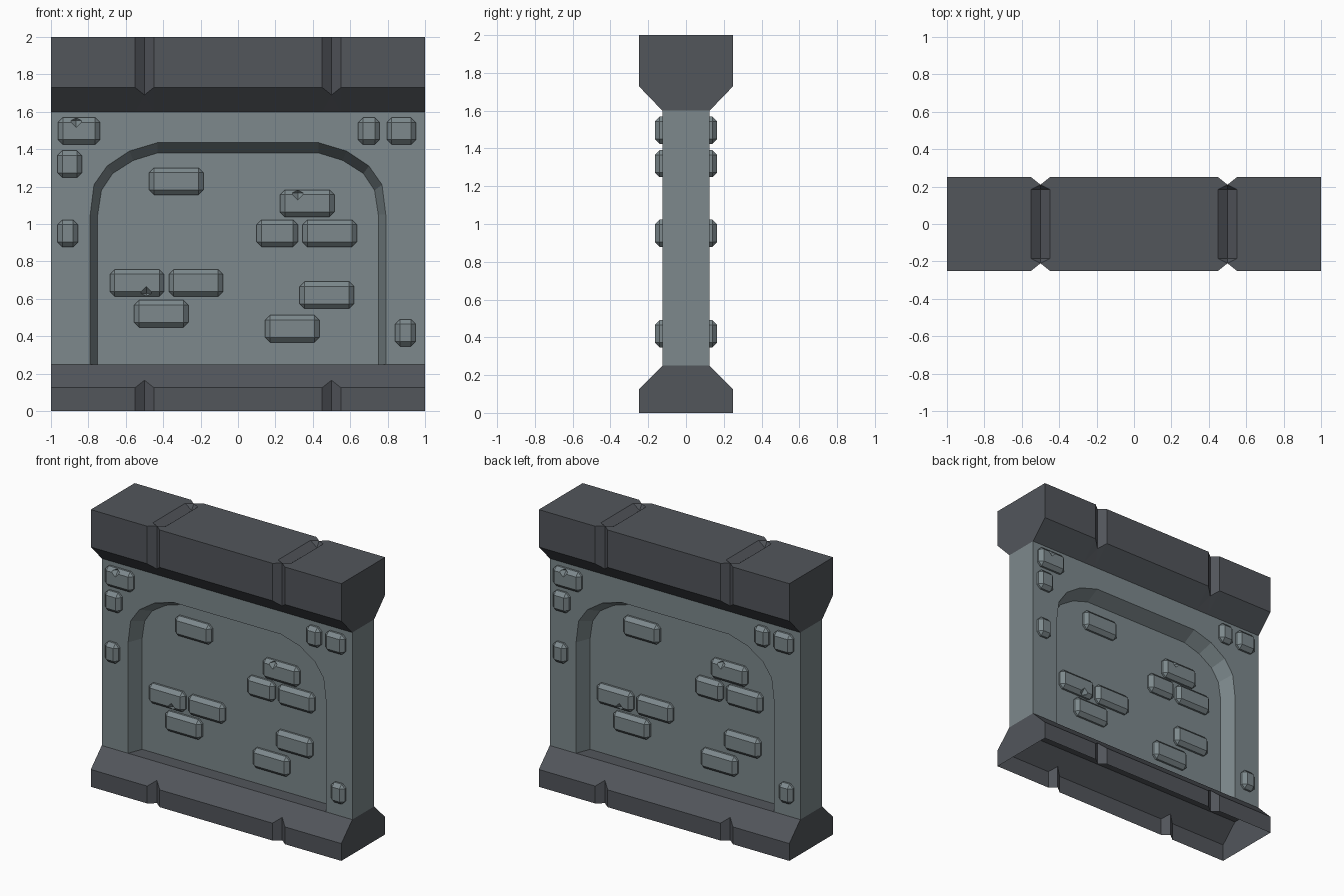
import bpy, bmesh, math
from mathutils import Matrix, Vector

if "Cube" in bpy.data.objects:
    bpy.data.objects.remove(bpy.data.objects["Cube"])


def material(name, rgb):
    m = bpy.data.materials.new(name)
    m.diffuse_color = (*rgb, 1)
    m.use_nodes = True
    m.node_tree.nodes["Principled BSDF"].inputs["Base Color"].default_value = m.diffuse_color
    return m


LIGHT = material("blue grey stone", (0.205, 0.250, 0.265))
DARK = material("dark grey stone", (0.084, 0.092, 0.105))


def finish(name, bm, mat):
    bmesh.ops.remove_doubles(bm, verts=bm.verts, dist=1e-5)
    bmesh.ops.recalc_face_normals(bm, faces=bm.faces)
    me = bpy.data.meshes.new(name)
    bm.to_mesh(me)
    bm.free()
    me.materials.append(mat)
    ob = bpy.data.objects.new(name, me)
    bpy.context.collection.objects.link(ob)
    return ob


# Grooved beams: a side profile lofted along x, pinched at the joints
def beam(name, profile, closed):
    bm = bmesh.new()
    rings = []
    for x in (-1, -.55, -.5, -.45, .45, .5, .55, 1):
        pts = profile(.04 if abs(x) == .5 else 0)
        pts = pts + [(-y, z) for y, z in reversed(pts)]
        rings.append([bm.verts.new((x, y, z)) for y, z in pts])
    n = len(rings[0])
    for a, b in zip(rings, rings[1:]):
        for i in range(n if closed else n - 1):
            j = (i + 1) % n
            bm.faces.new((a[i], a[j], b[j], b[i]))
    bm.faces.new(rings[0])
    bm.faces.new(rings[-1])
    bmesh.ops.triangulate(bm, faces=[f for f in bm.faces if len(f.verts) == 4],
                          quad_method='SHORT_EDGE')
    return finish(name, bm, DARK)


beam("top_beam", lambda d: [(-.125, 1.6), (-.25 + d, 1.73 - d), (-.25 + d, 2),
                            (-.185, 2 - d)], True)
# The base is open underneath
beam("base_beam", lambda d: [(-.25 + d, 0), (-.25 + d, .125 + d), (-.125, .25)], False)

# Wall with a sloped arched recess on both sides
W, FLOOR = -.125, -.022
outer = [(-.79, .25), (-.79, 1.05), (-.77, 1.21), (-.70, 1.31), (-.58, 1.39), (-.43, 1.435)]
inner = [(-.75, .25), (-.75, 1.05), (-.73, 1.18), (-.67, 1.27), (-.56, 1.34), (-.43, 1.38)]
outer += [(-x, z) for x, z in reversed(outer)]
inner += [(-x, z) for x, z in reversed(inner)]
bm = bmesh.new()
for s in (1, -1):
    def vert(x, y, z):
        return bm.verts.new((s * x, s * y, z))
    o = [vert(x, W, z) for x, z in outer]
    i = [vert(x, FLOOR, z) for x, z in inner]
    c = [vert(x, W, z) for x, z in ((1, .25), (1, 1.6), (-1, 1.6), (-1, .25))]
    bm.faces.new(o + c)
    bm.faces.new(i)
    for k in range(len(o) - 1):
        bm.faces.new((o[k], o[k + 1], i[k + 1], i[k]))
    bm.faces.new((c[0], vert(1, -W, .25), vert(1, -W, 1.6), c[1]))
finish("wall", bm, LIGHT)

# Raised bricks: centre x, centre z, width
recess_bricks = [(-.33, 1.228, .29), (.37, 1.11, .29), (.21, .95, .22), (.49, .95, .29),
                 (-.54, .685, .29), (-.225, .685, .29), (-.41, .52, .29),
                 (.475, .62, .29), (.29, .44, .29)]
frame_bricks = [(-.85, 1.497, .225), (-.9, 1.32, .13), (-.91, .95, .11),
                (.70, 1.497, .115), (.873, 1.497, .155), (.895, .418, .11)]


def bricks(name, layout, base, chips):
    front, back = base - .04, base + .015
    bm = bmesh.new()
    for x, z, w in layout:
        mat = Matrix.Translation((x, (front + back) / 2, z)) @ Matrix.Diagonal((w, back - front, .145, 1))
        vs = bmesh.ops.create_cube(bm, size=1, matrix=mat)['verts']
        mid = Vector((x, 0, z))
        edges = {e for v in vs for e in v.link_edges
                 if not all(u.co.y > base for u in e.verts)}
        bmesh.ops.bevel(bm, geom=list(edges), offset=.026, segments=1, affect='EDGES')
    ob = finish(name, bm, LIGHT)
    # Small chipped notches
    bm = bmesh.new()
    for x, z in chips:
        bmesh.ops.create_uvsphere(bm, u_segments=4, v_segments=2, radius=.038,
                                  matrix=Matrix.Translation((x, front, z)))
    cutter = finish(name + "_chip_cutter", bm, LIGHT)
    mod = ob.modifiers.new("chips", 'BOOLEAN')
    mod.operation, mod.solver, mod.object = 'DIFFERENCE', 'EXACT', cutter
    dg = bpy.context.evaluated_depsgraph_get()
    ob.data = bpy.data.meshes.new_from_object(ob.evaluated_get(dg))
    ob.modifiers.clear()
    bpy.data.objects.remove(cutter)
    # Same layout on the back, turned half way round
    rear = ob.copy()
    rear.name = name + "_back"
    rear.rotation_euler.z = math.pi
    bpy.context.collection.objects.link(rear)


bricks("recess_bricks", recess_bricks, FLOOR, [(.32, 1.167), (-.49, .628)])
bricks("frame_bricks", frame_bricks, W, [(-.865, 1.554)])
